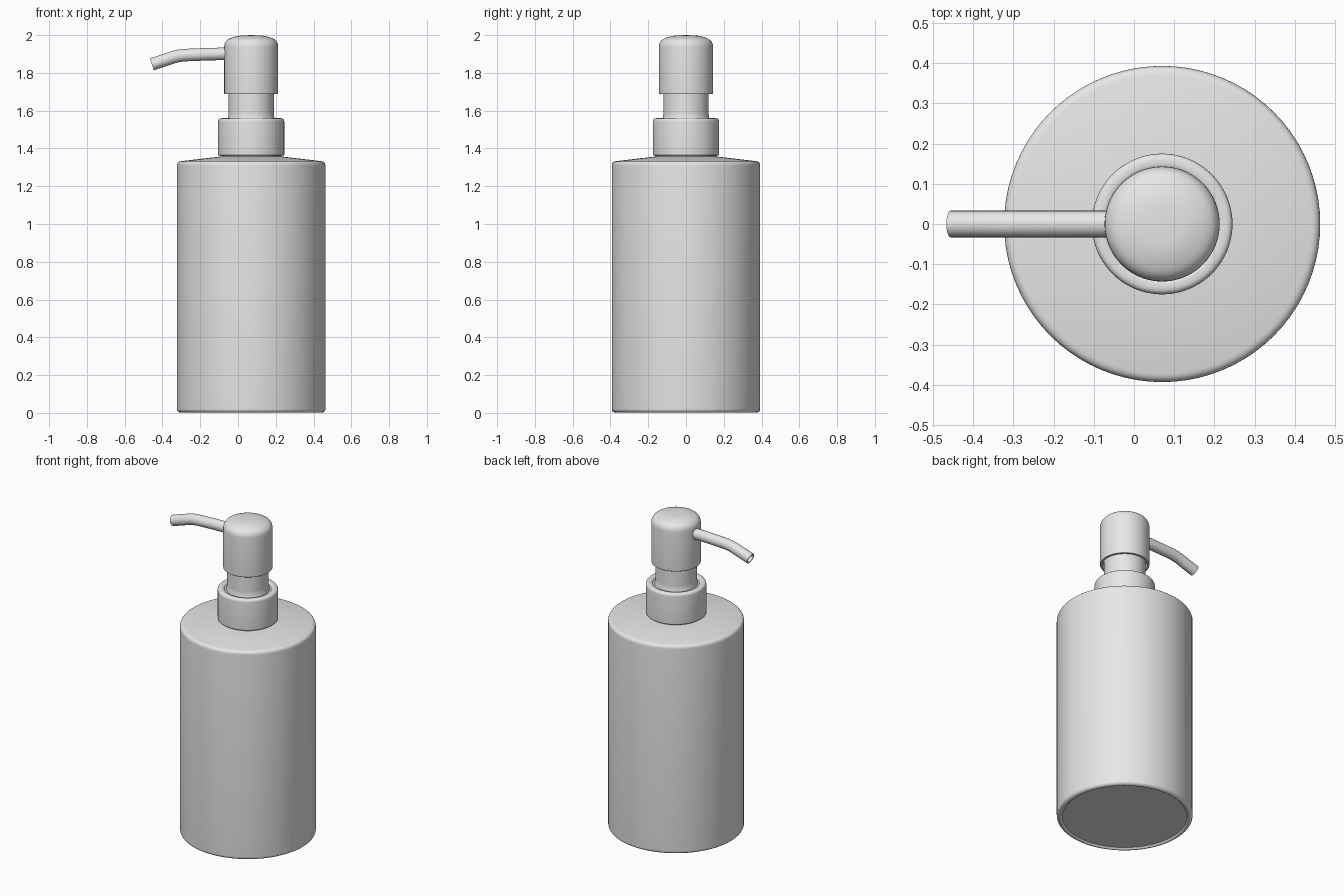
import bpy
import bmesh
import math
from mathutils import Vector, Matrix

cube = bpy.data.objects.get("Cube")
if cube:
    bpy.data.objects.remove(cube, do_unlink=True)

AXIS_X = 0.07

grey = bpy.data.materials.new("plain grey")
grey.use_nodes = True
grey.diffuse_color = (0.8, 0.8, 0.8, 1)
grey.node_tree.nodes["Principled BSDF"].inputs["Base Color"].default_value = grey.diffuse_color


def finish(name, bm, location):
    bmesh.ops.remove_doubles(bm, verts=bm.verts, dist=0.0002)
    bmesh.ops.recalc_face_normals(bm, faces=bm.faces)
    mesh = bpy.data.meshes.new(name)
    bm.to_mesh(mesh)
    bm.free()
    mesh.materials.append(grey)
    obj = bpy.data.objects.new(name, mesh)
    obj.location = location
    bpy.context.collection.objects.link(obj)
    bpy.ops.object.select_all(action="DESELECT")
    obj.select_set(True)
    bpy.context.view_layer.objects.active = obj
    bpy.ops.object.shade_smooth_by_angle(angle=math.radians(35))
    return obj


def rounded(profile, steps=6):
    """Round each (radius, height, fillet) corner of a profile."""
    pts = [Vector(p[:2]) for p in profile]
    result = []
    for i, p in enumerate(pts):
        fillet = profile[i][2]
        if not fillet:
            result.append(p)
            continue
        a = p + (pts[i - 1] - p).normalized() * fillet
        b = p + (pts[i + 1] - p).normalized() * fillet
        for k in range(steps + 1):
            t = k / steps
            result.append(a * (1 - t) ** 2 + p * 2 * t * (1 - t) + b * t * t)
    return result


def lathe(name, profile, segments=80):
    bm = bmesh.new()
    verts = [bm.verts.new((p.x, 0, p.y)) for p in rounded(profile)]
    edges = [bm.edges.new(pair) for pair in zip(verts, verts[1:])]
    bmesh.ops.spin(bm, geom=verts + edges, cent=(0, 0, 0), axis=(0, 0, 1),
                   angle=math.tau, steps=segments)
    return finish(name, bm, (AXIS_X, 0, 0))


# Bottle with a gently sloping shoulder
lathe("bottle", [(0, 0.01, 0), (0.36, 0.01, 0), (0.37, 0, 0.005),
                 (0.393, 0.006, 0.016), (0.393, 1.33, 0.022),
                 (0.165, 1.357, 0), (0, 1.357, 0)])

# Short neck and collar
lathe("neck", [(0, 1.34, 0), (0.163, 1.34, 0), (0.163, 1.37, 0), (0, 1.37, 0)])
lathe("collar", [(0, 1.363, 0), (0.175, 1.363, 0.006), (0.175, 1.56, 0.018),
                 (0.142, 1.56, 0.01), (0.135, 1.55, 0), (0, 1.55, 0)])

# Pump stem
lathe("stem", [(0, 1.54, 0), (0.128, 1.54, 0), (0.12, 1.575, 0.01),
               (0.12, 1.73, 0), (0, 1.73, 0)])

# Pump head with a domed top and a recessed underside
lathe("pump_head", [(0, 1.72, 0), (0.131, 1.72, 0), (0.131, 1.688, 0),
                    (0.143, 1.688, 0.004), (0.143, 1.972, 0.035),
                    (0.075, 1.997, 0.03), (0, 2.0, 0)])

# Hollow spout swept along a bending path
path = [Vector((x, 0, z)) for x, z in
        [(-0.02, 1.902), (-0.16, 1.899), (-0.28, 1.894), (-0.315, 1.89),
         (-0.345, 1.882), (-0.375, 1.872), (-0.456, 1.845)]]
bm = bmesh.new()
stations = [(i, 0.033) for i in range(len(path))]
stations += [(len(path) - 1, 0.025), (len(path) - 2, 0.025)]
rings = []
for i, radius in stations:
    tangent = path[min(i + 1, len(path) - 1)] - path[max(i - 1, 0)]
    turn = Matrix.Rotation(math.atan2(tangent.z, -tangent.x), 3, "Y")
    rings.append([bm.verts.new(path[i] + turn @ Vector(
        (0, radius * math.cos(a), radius * math.sin(a))))
        for a in (math.tau * k / 32 for k in range(32))])
for a, b in zip(rings, rings[1:]):
    for k in range(32):
        n = (k + 1) % 32
        bm.faces.new((a[k], a[n], b[n], b[k]))
bm.faces.new(rings[0])
bm.faces.new(rings[-1])
finish("spout", bm, (0, 0, 0))
